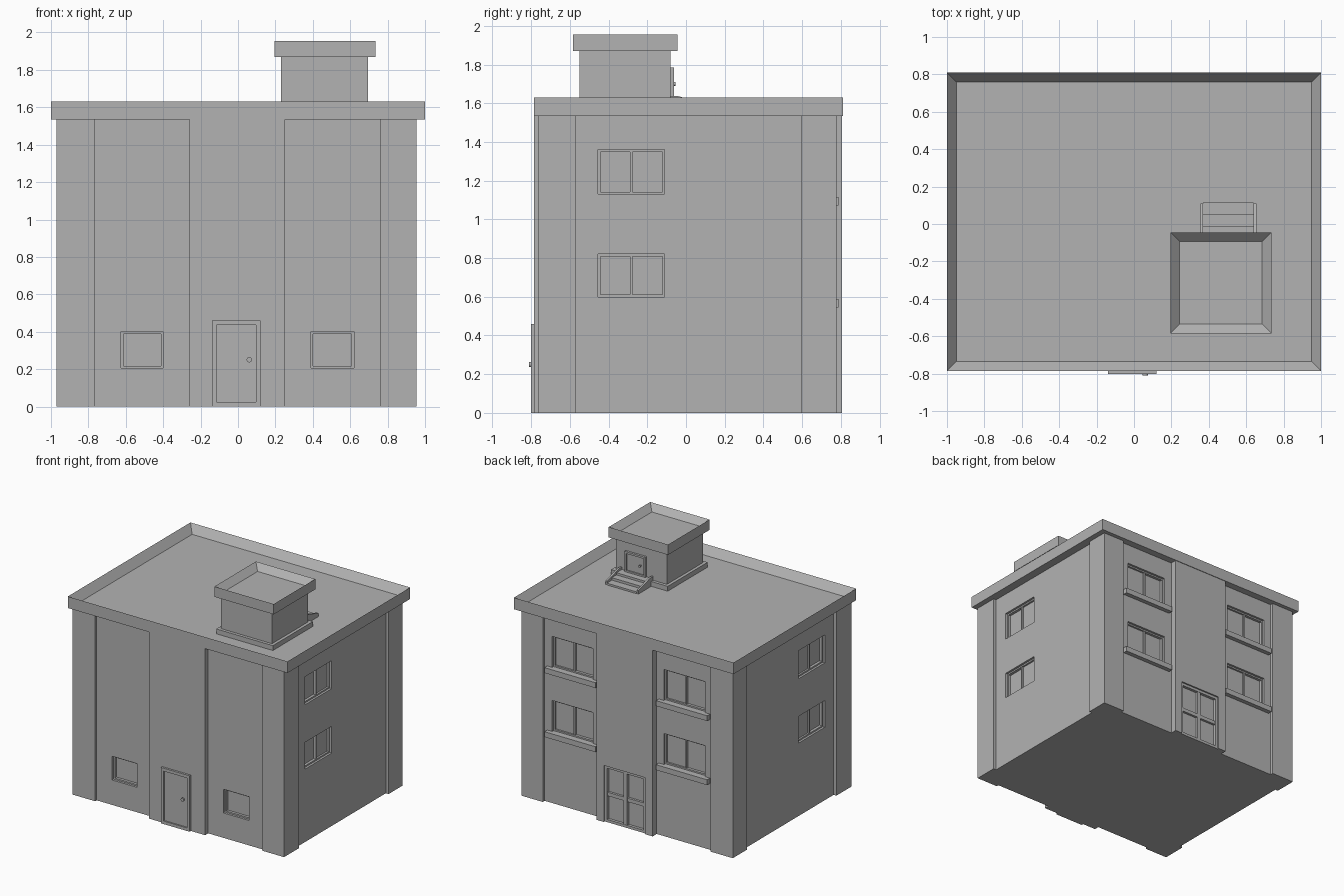
import bpy, bmesh
from mathutils import Vector

if "Cube" in bpy.data.objects:
    bpy.data.objects.remove(bpy.data.objects["Cube"])

plaster = bpy.data.materials.new("plain_grey")
plaster.use_nodes = True
GREY = (0.45, 0.45, 0.45, 1)
plaster.diffuse_color = GREY
plaster.node_tree.nodes["Principled BSDF"].inputs["Base Color"].default_value = GREY

FLOOR = 1.565            # roof deck height
EAVES = 1.535            # underside of roof slab


def finish(name, bm):
    bmesh.ops.recalc_face_normals(bm, faces=bm.faces)
    mesh = bpy.data.meshes.new(name)
    bm.to_mesh(mesh)
    bm.free()
    mesh.materials.append(plaster)
    ob = bpy.data.objects.new(name, mesh)
    bpy.context.collection.objects.link(ob)
    return ob


def add_box(bm, x0, x1, y0, y1, z0, z1):
    lo, hi = Vector((x0, y0, z0)), Vector((x1, y1, z1))
    verts = bmesh.ops.create_cube(bm, size=1)["verts"]
    for v in verts:
        v.co = Vector((lo[i] if v.co[i] < 0 else hi[i]) for i in range(3))
    return verts


def boxes(name, items):
    bm = bmesh.new()
    for b in items:
        add_box(bm, *b)
    return finish(name, bm)


def tray(name, bounds, rim, depth):
    """Slab with a sunken top inside a raised rim."""
    bm = bmesh.new()
    add_box(bm, *bounds)
    bm.normal_update()
    top = max(bm.faces, key=lambda f: f.calc_center_median().z)
    bmesh.ops.inset_region(bm, faces=[top], thickness=rim)
    bmesh.ops.translate(bm, verts=top.verts, vec=(0, 0, -depth))
    return finish(name, bm)


# Wall planes: axis across the wall, outward sign, wall position
WALLS = {
    "front": ("y", -1, -0.745), "back": ("y", 1, 0.752),
    "left": ("x", 1, 0.93), "right": ("x", -1, -0.945),
    "entry": ("y", 1, 0.805), "porch": ("y", -1, -0.785),
    "hut": ("y", 1, -0.08),
}


def on_wall(wall, u0, u1, z0, z1, d0, d1):
    """Box bounds on a wall; d is the distance outward from it."""
    axis, s, p = WALLS[wall]
    a, b = sorted((p + s * d0, p + s * d1))
    return (u0, u1, a, b, z0, z1) if axis == "y" else (a, b, u0, u1, z0, z1)


def ring(wall, u0, u1, z0, z1, w, d0, d1):
    return [on_wall(wall, *r, d0, d1) for r in (
        (u0, u0 + w, z0, z1), (u1 - w, u1, z0, z1),
        (u0 + w, u1 - w, z0, z0 + w), (u0 + w, u1 - w, z1 - w, z1))]


cuts = []


def window(wall, u0, u1, z0, z1, panes=2):
    cuts.append(on_wall(wall, u0, u1, z0, z1, -0.04, 0.02))
    parts = ring(wall, u0, u1, z0, z1, 0.012, -0.045, -0.018)
    if panes == 2:
        m = (u0 + u1) / 2
        parts.append(on_wall(wall, m - 0.006, m + 0.006, z0 + 0.012, z1 - 0.012, -0.045, -0.02))
        parts.append(on_wall(wall, m + 0.006, u1 - 0.012, z0 + 0.012, z1 - 0.012, -0.045, -0.033))
    boxes(wall + "_window_frame", parts)


# Windows and sills
for z0, z1 in ((0.60, 0.82), (1.13, 1.36)):
    for side in ("left", "right"):
        window(side, -0.455, -0.11, z0, z1)
for u0, u1 in ((-0.625, -0.40), (0.39, 0.62)):
    window("front", u0, u1, 0.205, 0.40, panes=1)
for z in (0.589, 1.116):
    for c in (-0.512, 0.505):
        window("back", c - 0.187, c + 0.187, z, z + 0.255)
        boxes("back_window_sill", [on_wall("back", c - 0.232, c + 0.232, z - 0.044, z, -0.01, 0.036)])

# Rear glazed double door, four panes
E = ("entry", -0.19, 0.185, 0.0, 0.465)
cuts.append(on_wall("entry", -0.19, 0.185, -0.02, 0.465, -0.035, 0.02))
boxes("rear_door_frame", ring(*E, 0.022, -0.05, -0.012) + [
    on_wall("entry", -0.018, 0.013, 0.022, 0.443, -0.05, -0.014),
    on_wall("entry", -0.168, -0.018, 0.215, 0.245, -0.05, -0.016),
    on_wall("entry", 0.013, 0.163, 0.215, 0.245, -0.05, -0.016)])

# Main walls and flush centre bays, with the openings cut out
walls = boxes("main_walls", [(-0.945, 0.93, -0.745, 0.752, 0, EAVES)])
bays = [boxes("front_centre_bay", [(-0.26, 0.25, -0.785, -0.70, 0, EAVES)]),
        boxes("rear_centre_bay", [(-0.26, 0.25, 0.70, 0.805, 0, EAVES)])]
cutter = boxes("opening_cutter", cuts)
cutter.hide_render = True
for ob in [walls, bays[1]]:
    mod = ob.modifiers.new("openings", "BOOLEAN")
    mod.operation, mod.solver, mod.object = "DIFFERENCE", "EXACT", cutter
    bpy.context.view_layer.objects.active = ob
    bpy.ops.object.modifier_apply(modifier=mod.name)
bpy.data.objects.remove(cutter)

# Corner pillars
for x0, x1 in ((-0.97, -0.765), (0.76, 0.955)):
    for y0, y1 in ((-0.765, -0.57), (0.595, 0.777)):
        boxes("corner_pillar", [(x0, x1, y0, y1, 0, EAVES)])

# Roof slab with parapet
tray("roof_parapet", (-1, 1, -0.785, 0.81, EAVES, 1.63), 0.072, 1.63 - FLOOR)


def knob(name, x, y, z, s, r):
    """Round handle on a short stem, facing along y."""
    bm = bmesh.new()
    for rad, length in ((r * 0.55, 0.018), (r, 0.01)):
        res = bmesh.ops.create_cone(bm, cap_ends=True, segments=16,
                                    radius1=rad, radius2=rad, depth=length)
        for v in res["verts"]:
            off = 0.009 if length > 0.015 else 0.015
            v.co = Vector((x + v.co.x, y + s * (off + v.co.z), z + v.co.y))
    return finish(name, bm)


# Front door
boxes("front_door_frame", ring("porch", -0.14, 0.12, 0, 0.46, 0.025, -0.01, 0.017))
boxes("front_door", [on_wall("porch", -0.115, 0.095, 0.025, 0.435, -0.01, 0.006)])
knob("front_door_knob", 0.06, -0.791, 0.25, -1, 0.014)

# Rooftop stair hut
boxes("hut_walls", [(0.23, 0.695, -0.55, -0.08, FLOOR, 1.87)])
boxes("hut_plinth", [(0.205, 0.72, -0.575, -0.055, FLOOR - 0.01, 1.605)])
tray("hut_cap", (0.195, 0.735, -0.585, -0.045, 1.87, 1.955), 0.07, 0.05)
boxes("hut_door_frame", ring("hut", 0.415, 0.605, 1.615, 1.785, 0.016, -0.01, 0.018))
boxes("hut_door", [on_wall("hut", 0.431, 0.589, 1.615, 1.769, -0.01, 0.007)])
knob("hut_door_knob", 0.462, -0.073, 1.70, 1, 0.01)

# Steps down to the deck, with sloping side walls
boxes("hut_steps", [(0.37, 0.64, -0.08, y, FLOOR - 0.01, z)
                    for y, z in ((-0.01, 1.618), (0.05, 1.6), (0.115, 1.58))])
for x0 in (0.355, 0.64):
    bm = bmesh.new()
    profile = ((-0.08, 1.555), (-0.08, 1.638), (-0.045, 1.638), (0.11, 1.595), (0.11, 1.555))
    face = bm.faces.new([bm.verts.new((x0, y, z)) for y, z in profile])
    out = bmesh.ops.extrude_face_region(bm, geom=[face])["geom"]
    bmesh.ops.translate(bm, vec=(0.015, 0, 0),
                        verts=[g for g in out if isinstance(g, bmesh.types.BMVert)])
    finish("step_side_wall", bm)
